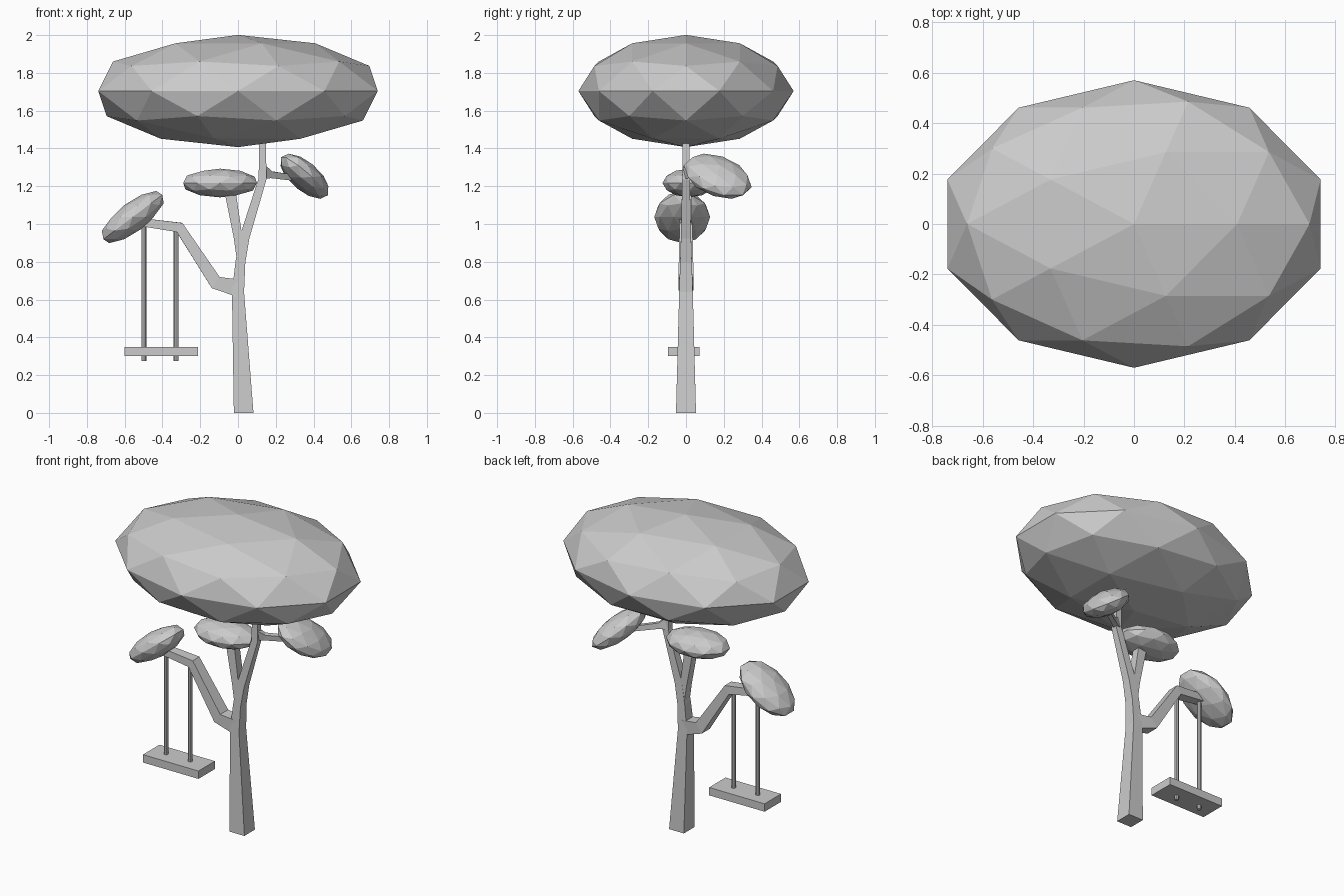
import bpy, bmesh, math
from mathutils import Vector, Matrix

if "Cube" in bpy.data.objects:
    bpy.data.objects.remove(bpy.data.objects["Cube"])


def finish(name, bm):
    bmesh.ops.recalc_face_normals(bm, faces=bm.faces[:])
    me = bpy.data.meshes.new(name)
    bm.to_mesh(me)
    bm.free()
    ob = bpy.data.objects.new(name, me)
    bpy.context.collection.objects.link(ob)
    return ob


def foliage(name, centre, radii, long_axis=(1, 0, 0), up=(0, 0, 1)):
    """Faceted, flattened ball with its own long and up axes."""
    u, w = Vector(long_axis).normalized(), Vector(up).normalized()
    v = w.cross(u)
    rot = Matrix((u, v, w)).transposed().to_4x4()
    mat = Matrix.Translation(centre) @ rot @ Matrix.Diagonal((*radii, 1))
    bm = bmesh.new()
    bmesh.ops.create_icosphere(bm, subdivisions=2, radius=1, matrix=mat)
    return finish(name, bm)


def limb(name, path):
    """Four-sided limb through (x, y, z, half width in plane, half depth)."""
    bm = bmesh.new()
    pts = [Vector(p[:3]) for p in path]
    rings = []
    for i, p in enumerate(path):
        a = (pts[i] - pts[i - 1]).normalized() if i else Vector()
        b = (pts[i + 1] - pts[i]).normalized() if i + 1 < len(pts) else Vector()
        t = (a + b).normalized()
        n = Vector((0, 1, 0))
        n = (n - t * n.dot(t)).normalized()
        s = t.cross(n)
        rings.append([bm.verts.new(pts[i] + s * p[3] * x + n * p[4] * y)
                      for x, y in ((-1, -1), (1, -1), (1, 1), (-1, 1))])
    for r, q in zip(rings, rings[1:]):
        for k in range(4):
            m = (k + 1) % 4
            bm.faces.new((r[k], r[m], q[m], q[k]))
    bm.faces.new(rings[0][::-1])
    bm.faces.new(rings[-1])
    ob = finish(name, bm)
    # keep the base flat on the ground
    for v in ob.data.vertices:
        if v.co.z < 0.03:
            v.co.z = 0
    return ob


# trunk running into the tall right branch
limb("trunk", [(0.03, 0, 0, 0.052, 0.053), (0, 0, 0.64, 0.032, 0.036),
               (0.013, 0, 0.80, 0.026, 0.031), (0.035, 0, 0.93, 0.026, 0.027),
               (0.13, 0, 1.24, 0.021, 0.02), (0.13, 0, 1.50, 0.017, 0.018)])

# side branches
limb("middle_branch", [(0.015, 0, 0.82, 0.022, 0.028), (0.0, 0, 0.93, 0.023, 0.027),
                       (-0.045, 0.005, 1.19, 0.03, 0.025)])
limb("swing_branch", [(-0.005, 0, 0.662, 0.045, 0.034), (-0.118, 0, 0.69, 0.036, 0.04),
                      (-0.31, 0, 0.982, 0.028, 0.034), (-0.53, -0.01, 1.012, 0.021, 0.028)])
limb("right_twig", [(0.13, 0, 1.275, 0.036, 0.02), (0.17, 0.025, 1.262, 0.018, 0.015),
                    (0.33, 0.145, 1.24, 0.015, 0.013)])

# foliage
foliage("main_canopy", (0, 0, 1.704), (0.778, 0.57, 0.297))
foliage("middle_foliage", (-0.095, 0.015, 1.217), (0.205, 0.14, 0.076))
t = math.radians(37)
foliage("left_foliage", (-0.557, -0.02, 1.037), (0.205, 0.148, 0.078),
        (math.cos(t), 0, math.sin(t)), (-math.sin(t), 0, math.cos(t)))
foliage("right_foliage", (0.352, 0.168, 1.253), (0.196, 0.143, 0.074),
        (0.351, 0.838, -0.419), (0.602, 0.141, 0.786))

# swing seat
bm = bmesh.new()
bmesh.ops.create_cube(bm, size=1, matrix=Matrix.Translation((-0.407, -0.012, 0.325))
                      @ Matrix.Diagonal((0.39, 0.165, 0.05, 1)))
finish("swing_seat", bm)

# swing ropes
for name, x, top in (("left_rope", -0.498, 1.0), ("right_rope", -0.328, 0.97)):
    bm = bmesh.new()
    bmesh.ops.create_cone(bm, cap_ends=True, segments=8, radius1=0.013, radius2=0.013,
                          depth=top - 0.275,
                          matrix=Matrix.Translation((x, -0.01, (top + 0.275) / 2)))
    finish(name, bm)
